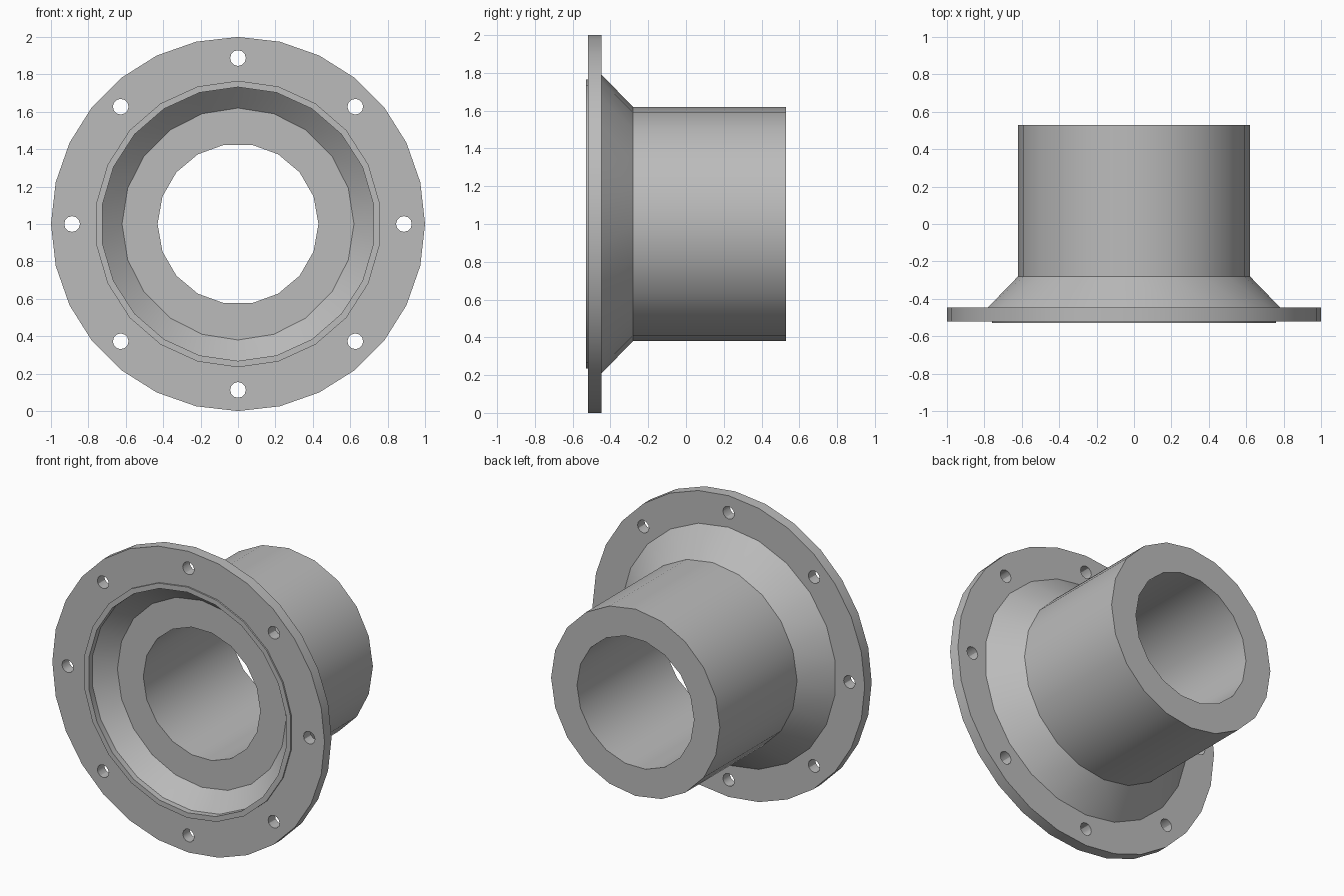
import bpy, bmesh
from math import sin, cos, pi, radians

cube = bpy.data.objects.get("Cube")
if cube:
    bpy.data.objects.remove(cube)

grey = bpy.data.materials.new("plain grey")
grey.use_nodes = True
COLOR = (0.5, 0.5, 0.5, 1)
grey.diffuse_color = COLOR
grey.node_tree.nodes["Principled BSDF"].inputs["Base Color"].default_value = COLOR

bm = bmesh.new()


def ring(radius, y, sides, turn=0.0, cx=0.0, cz=1.0):
    """Closed loop of edges around the y direction."""
    vs = [bm.verts.new((cx + radius * sin(2 * pi * (i + turn) / sides), y,
                        cz + radius * cos(2 * pi * (i + turn) / sides)))
          for i in range(sides)]
    return [bm.edges.new((vs[i], vs[(i + 1) % sides])) for i in range(sides)]


def wall(a, b):
    bmesh.ops.bridge_loops(bm, edges=a + b)


def plate(*loops):
    """Flat face between an outer loop and the openings inside it."""
    bmesh.ops.triangle_fill(bm, edges=[e for l in loops for e in l],
                            use_beauty=True, normal=(0, -1, 0))


def bolt_holes(y):
    return [ring(0.042, y, 12, 0, 0.887 * sin(radians(a)), 1 + 0.887 * cos(radians(a)))
            for a in range(0, 360, 45)]


# Bolted flange
FRONT, BACK = -0.52, -0.447
rim_front, rim_back = ring(1, FRONT, 28), ring(1, BACK, 28)
holes_front, holes_back = bolt_holes(FRONT), bolt_holes(BACK)
wall(rim_front, rim_back)
for a, b in zip(holes_front, holes_back):
    wall(a, b)

# Raised lip on the flange face
lip_base, lip_edge = ring(0.766, FRONT, 22), ring(0.766, -0.53, 22)
plate(rim_front, lip_base, *holes_front)
wall(lip_base, lip_edge)

# Recess: short straight step, tapered wall and flat seat
recess_rim, recess_step = ring(0.732, -0.53, 22), ring(0.732, -0.49, 22)
recess_floor = ring(0.62, -0.38, 20)
plate(lip_edge, recess_rim)
wall(recess_rim, recess_step)
wall(recess_step, recess_floor)

# Bore
bore_front, bore_back = ring(0.43, -0.38, 18, 0.5), ring(0.43, 0.53, 18, 0.5)
plate(recess_floor, bore_front)
wall(bore_front, bore_back)

# Tapered collar and tube
collar, tube_front, tube_back = ring(0.79, BACK, 22), ring(0.62, -0.28, 20), ring(0.62, 0.53, 20)
plate(rim_back, collar, *holes_back)
wall(collar, tube_front)
wall(tube_front, tube_back)
plate(tube_back, bore_back)

bmesh.ops.recalc_face_normals(bm, faces=bm.faces)
mesh = bpy.data.meshes.new("flanged_tube")
bm.to_mesh(mesh)
bm.free()
mesh.materials.append(grey)
body = bpy.data.objects.new("flanged_tube", mesh)
bpy.context.collection.objects.link(body)
bpy.context.view_layer.objects.active = body
body.select_set(True)
bpy.ops.object.shade_smooth_by_angle(angle=radians(30))
